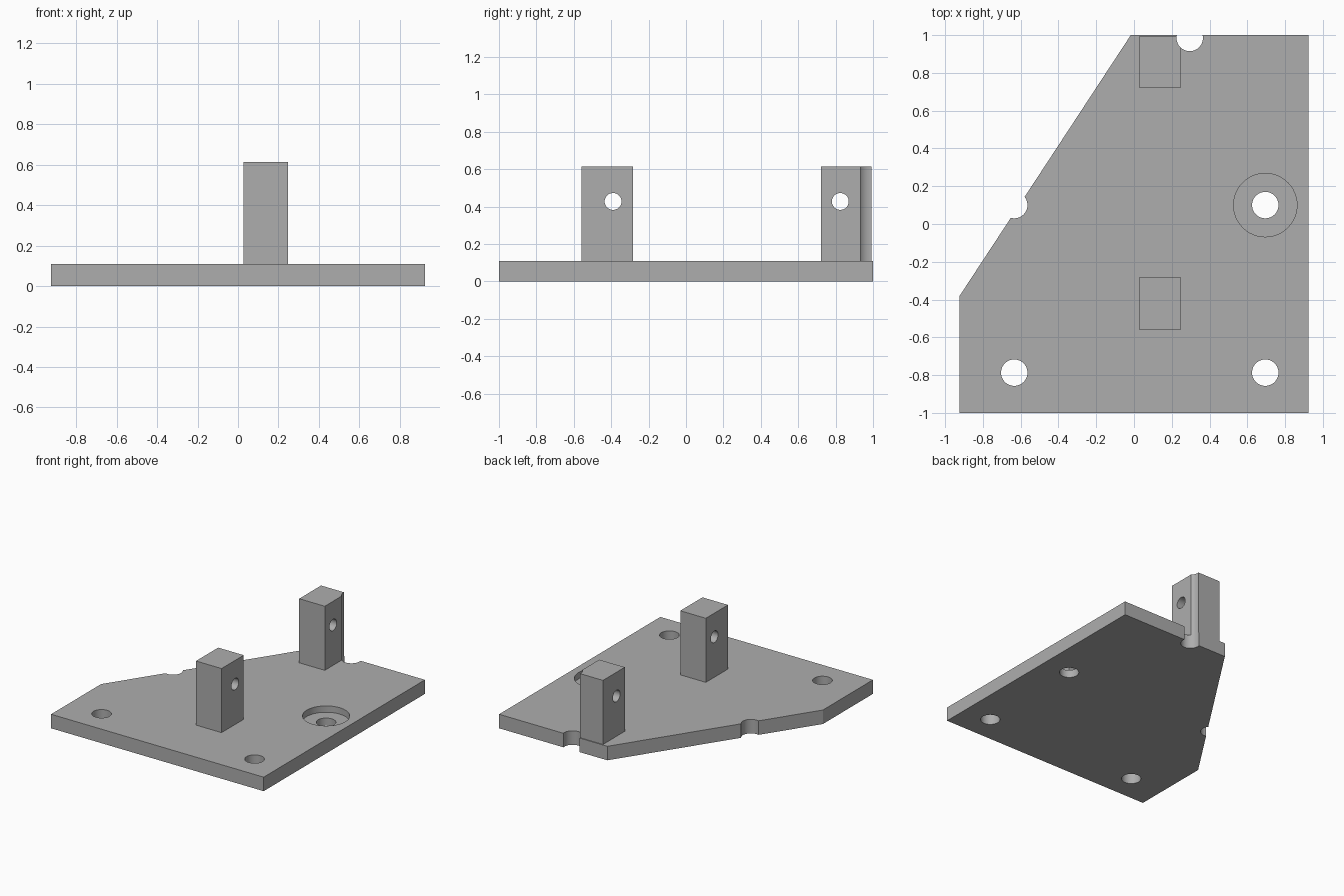
import bpy
import bmesh
from math import pi, radians
from mathutils import Matrix, Vector

cube = bpy.data.objects.get("Cube")
if cube:
    bpy.data.objects.remove(cube)

# One plain grey for everything
grey = bpy.data.materials.new("plain_grey")
grey.use_nodes = True
colour = (0.42, 0.42, 0.42, 1)
grey.diffuse_color = colour
grey.node_tree.nodes["Principled BSDF"].inputs["Base Color"].default_value = colour

PLATE_TOP = 0.11
POST_TOP = 0.613
HOLE_R = 0.07


def add_object(name, bm):
    bmesh.ops.recalc_face_normals(bm, faces=bm.faces)
    mesh = bpy.data.meshes.new(name)
    bm.to_mesh(mesh)
    bm.free()
    mesh.materials.append(grey)
    obj = bpy.data.objects.new(name, mesh)
    bpy.context.collection.objects.link(obj)
    return obj


def prism(name, outline, z0, z1):
    bm = bmesh.new()
    face = bm.faces.new([bm.verts.new((x, y, z0)) for x, y in outline])
    top = bmesh.ops.extrude_face_region(bm, geom=[face])["geom"]
    verts = [v for v in top if isinstance(v, bmesh.types.BMVert)]
    bmesh.ops.translate(bm, verts=verts, vec=(0, 0, z1 - z0))
    return add_object(name, bm)


def drill(target, centre, radius, depth, along_x=False):
    """Cut a round hole centred on a point."""
    turn = Matrix.Rotation(pi / 2 if along_x else 0, 4, "Y")
    bm = bmesh.new()
    bmesh.ops.create_cone(bm, cap_ends=True, segments=48, radius1=radius,
                          radius2=radius, depth=depth,
                          matrix=Matrix.Translation(Vector(centre)) @ turn)
    cutter = add_object("hole_cutter", bm)
    cutter.hide_render = True
    mod = target.modifiers.new("hole", "BOOLEAN")
    mod.operation = "DIFFERENCE"
    mod.solver = "EXACT"
    mod.object = cutter
    bpy.ops.object.select_all(action="DESELECT")
    bpy.context.view_layer.objects.active = target
    target.select_set(True)
    bpy.ops.object.modifier_apply(modifier=mod.name)
    bpy.data.objects.remove(cutter)


# Base plate with one slanted corner
plate = prism("base_plate", [(-0.923, -1), (0.923, -1), (0.923, 1),
                             (-0.017, 1), (-0.923, -0.38)], 0, PLATE_TOP)

# Mounting holes, two of which break through the plate edge
back_notch = (0.295, 0.985, 0)
for spot in [(-0.634, -0.787, 0), (0.695, -0.787, 0), (0.695, 0.1, 0),
             (-0.634, 0.1, 0), back_notch]:
    drill(plate, spot, HOLE_R, 1)

# Counterbore around the right-hand hole
drill(plate, (0.695, 0.1, PLATE_TOP), 0.168, 0.1)

# Two upright posts with cross holes
posts = []
for name, y0, y1, hole_y in [("front_post", -0.558, -0.283, -0.39),
                             ("back_post", 0.722, 0.993, 0.825)]:
    post = prism(name, [(0.026, y0), (0.248, y0), (0.248, y1), (0.026, y1)],
                 PLATE_TOP, POST_TOP)
    drill(post, (0.137, hole_y, 0.427), 0.045, 1, along_x=True)
    posts.append(post)

# The back notch carries on up the corner of the back post
drill(posts[1], back_notch, HOLE_R, 2)

# Round walls smooth, flat edges sharp
bpy.ops.object.select_all(action="DESELECT")
for obj in [plate] + posts:
    obj.select_set(True)
bpy.context.view_layer.objects.active = plate
bpy.ops.object.shade_smooth_by_angle(angle=radians(30))
